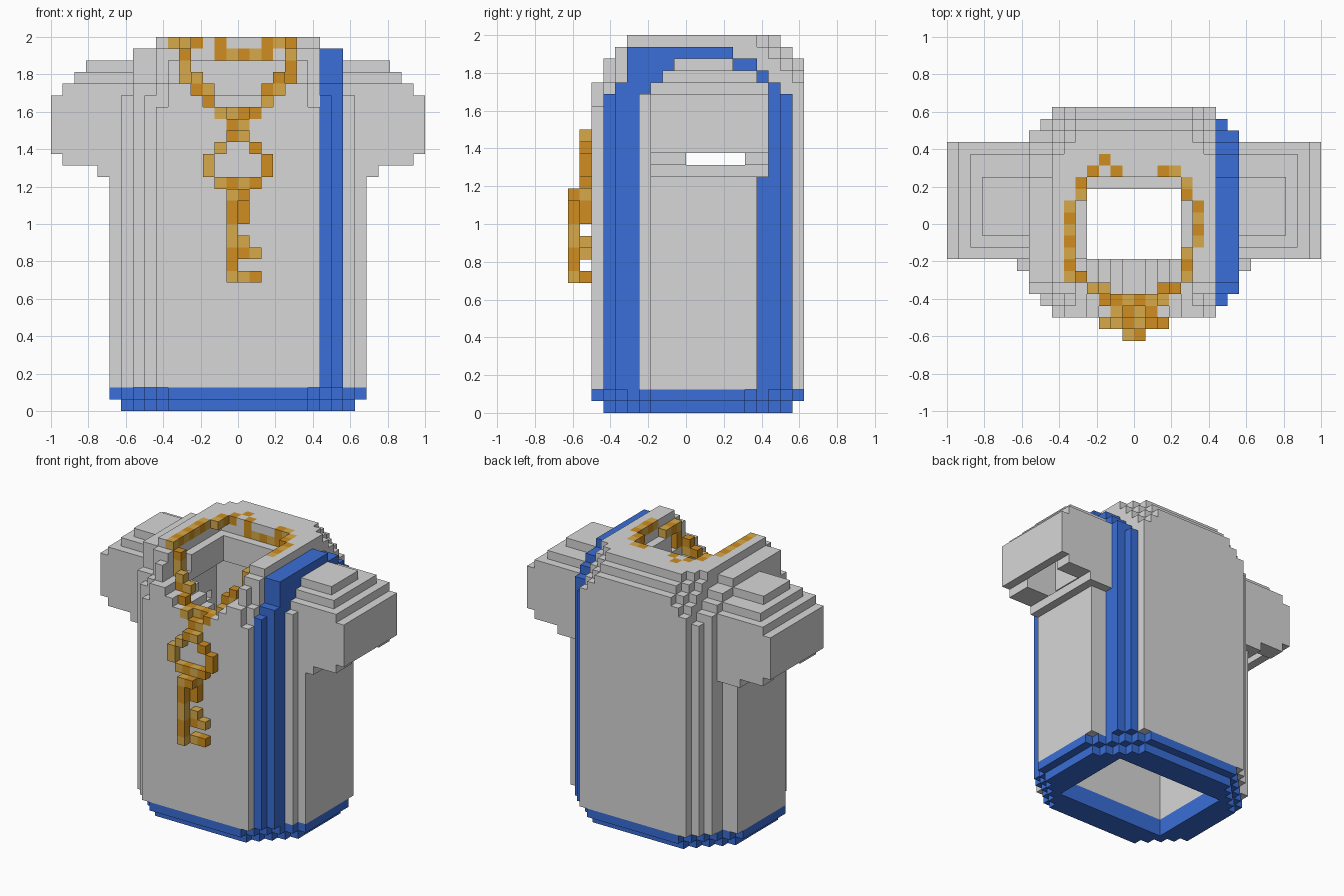
import bpy, bmesh
from mathutils import Vector

U = 0.0625  # edge of one cube

cube = bpy.data.objects.get("Cube")
if cube:
    bpy.data.objects.remove(cube, do_unlink=True)


def material(name, rgb):
    m = bpy.data.materials.new(name)
    m.use_nodes = True
    m.diffuse_color = (*rgb, 1)
    m.node_tree.nodes["Principled BSDF"].inputs["Base Color"].default_value = (*rgb, 1)
    return m


GREY, BLUE, DARK, LIGHT = range(4)
MATS = [material("grey cloth", (0.68, 0.68, 0.68)),
        material("blue trim", (0.041, 0.156, 0.68)),
        material("dark gold", (0.62, 0.27, 0.014)),
        material("light gold", (0.68, 0.4, 0.07))]


def side(i):
    """Mirrored column number counted outwards from the centre."""
    return i if i >= 0 else -i - 1


# Torso outline: depth range of each column
def outline(a):
    if a < 7:
        return -8, 10
    return {7: (-7, 9), 8: (-6, 8), 9: (-4, 6), 10: (-3, 6)}.get(a, (0, 0))


CROWN = {31: (-5, 8), 30: (-6, 9), 29: (-7, 10)}
SHOULDER = {30: (-5, 4), 29: (-5, 6), 28: (-5, 7), 27: (-6, 8)}
NECK_V = [24, 25, 26, 27, 28]


def depth_range(a, k):
    lo, hi = outline(a)
    if k < 2:  # hem with stepped corners
        inset = 1 - k
        if a > 10 - inset:
            return 0, 0
        corner = max(0, a + inset - 5)
        return -8 + max(inset, corner), 10 - max(inset, corner)
    if a < 7:
        lo, hi = CROWN.get(k, (lo, hi))
        if a == 6:  # rounded shoulder corners
            lo = max(lo, -7 if k >= 26 else -8, -6 if k >= 28 else -8)
            hi = min(hi, 37 - k)
        elif a == 5:
            lo = max(lo, -7 if k >= 28 else -8)
            hi = min(hi, 38 - k)
    elif k > 26:
        l2, h2 = SHOULDER.get(k, (0, 0)) if a < 9 else (0, 0)
        lo, hi = max(lo, l2), min(hi, h2)
    return lo, hi


def in_torso(a, j, k):
    lo, hi = depth_range(a, k)
    if not lo <= j < hi:
        return False
    front = -4 if k < 20 else -3
    if a < 7 and front <= j < 6 and k < 27:     # body cavity
        return False
    if a < 4 and -3 <= j < 3:                   # neck opening
        return False
    if a < 5 and -4 <= j < 4 and k >= 30:       # collar step
        return False
    if a < 5 and j < -3 and k >= NECK_V[a]:     # front V
        return False
    return True


# Sleeve layers: height -> (reach, front, back)
SLEEVE = {20: (12, -3, 7), 21: (15, -3, 7), 27: (15, -3, 7),
          28: (14, -2, 6), 29: (13, -1, 4)}


def in_sleeve(a, j, k):
    if not (9 <= a and 20 <= k < 30):
        return False
    reach, lo, hi = SLEEVE.get(k, (16, -3, 7))
    return a < reach and lo <= j < hi


def in_arm_hole(a, j, k):
    top = 22 if a < 11 else 27
    return 7 <= a < 15 and 0 <= j < 5 and 21 <= k < top


shirt, hem, chain, key = {}, {}, {}, {}
for i in range(-16, 16):
    a = side(i)
    for j in range(-8, 10):
        for k in range(32):
            if in_arm_hole(a, j, k) or not (in_torso(a, j, k) or in_sleeve(a, j, k)):
                continue
            if k < 2:
                hem[i, j, k] = BLUE
            else:
                shirt[i, j, k] = BLUE if i in (7, 8) else GREY


def gold(part, i, j, k):
    part[i, j, k] = DARK if (i + j + k // 2) % 2 else LIGHT
    shirt.pop((i, j, k), None)


# Neck chain: matching links on both sides
LINKS = [(0, -8, 24), (0, -7, 25), (1, -8, 25), (1, -7, 25), (2, -7, 26),
         (2, -6, 27), (3, -6, 27), (3, -6, 28), (4, -5, 28), (4, -5, 29),
         (4, -5, 30), (4, 2, 31), (4, 3, 31), (3, 4, 31), (0, 4, 30),
         (1, 4, 30)]
LINKS += [(5, j, 31) for j in range(-2, 2)]
for a, j, k in LINKS:
    gold(chain, a, j, k)
    gold(chain, -a - 1, j, k)
# Links that hang unevenly
for i, j, k in [(-6, -5, 30), (-6, -5, 31), (-6, -4, 31), (-6, -3, 31), (-3, 5, 31),
                (-2, 4, 31), (2, 4, 31), (2, 4, 30), (4, -4, 30), (4, -3, 30)]:
    gold(chain, i, j, k)

# Key bow and collar
for a, k in [(0, 23), (1, 22), (2, 21), (2, 20), (1, 19), (0, 19)]:
    gold(key, a, -9, k)
    gold(key, -a - 1, -9, k)
# Key shaft and teeth
for k in range(11, 19):
    gold(key, -1, -10, k)
for k in (16, 17, 18):
    gold(key, 0, -9, k)
    gold(key, -1, -9, k)
gold(key, 0, -10, 18)
for i, k in [(0, 14), (0, 13), (1, 13), (0, 11), (1, 11)]:
    gold(key, i, -9, k)

solid = set(shirt) | set(hem) | set(chain) | set(key)


def build(name, cells):
    """Skin the cubes, keeping only faces that meet open air."""
    bm = bmesh.new()
    verts = {}

    def vert(p):
        p = tuple(p)
        if p not in verts:
            verts[p] = bm.verts.new(Vector(p) * U)
        return verts[p]

    for cell, mat in cells.items():
        for axis in range(3):
            for sign in (0, 1):
                near = list(cell)
                near[axis] += 1 if sign else -1
                if tuple(near) in solid:
                    continue
                base = list(cell)
                base[axis] += sign
                u, v = (axis + 1) % 3, (axis + 2) % 3
                ring = []
                for du, dv in ((0, 0), (1, 0), (1, 1), (0, 1)):
                    p = list(base)
                    p[u] += du
                    p[v] += dv
                    ring.append(vert(p))
                face = bm.faces.new(ring if sign else ring[::-1])
                face.material_index = mat
    mesh = bpy.data.meshes.new(name)
    bm.to_mesh(mesh)
    bm.free()
    for m in MATS:
        mesh.materials.append(m)
    bpy.context.collection.objects.link(bpy.data.objects.new(name, mesh))


build("shirt_body", shirt)
build("bottom_hem", hem)
build("neck_chain", chain)
build("key_pendant", key)
